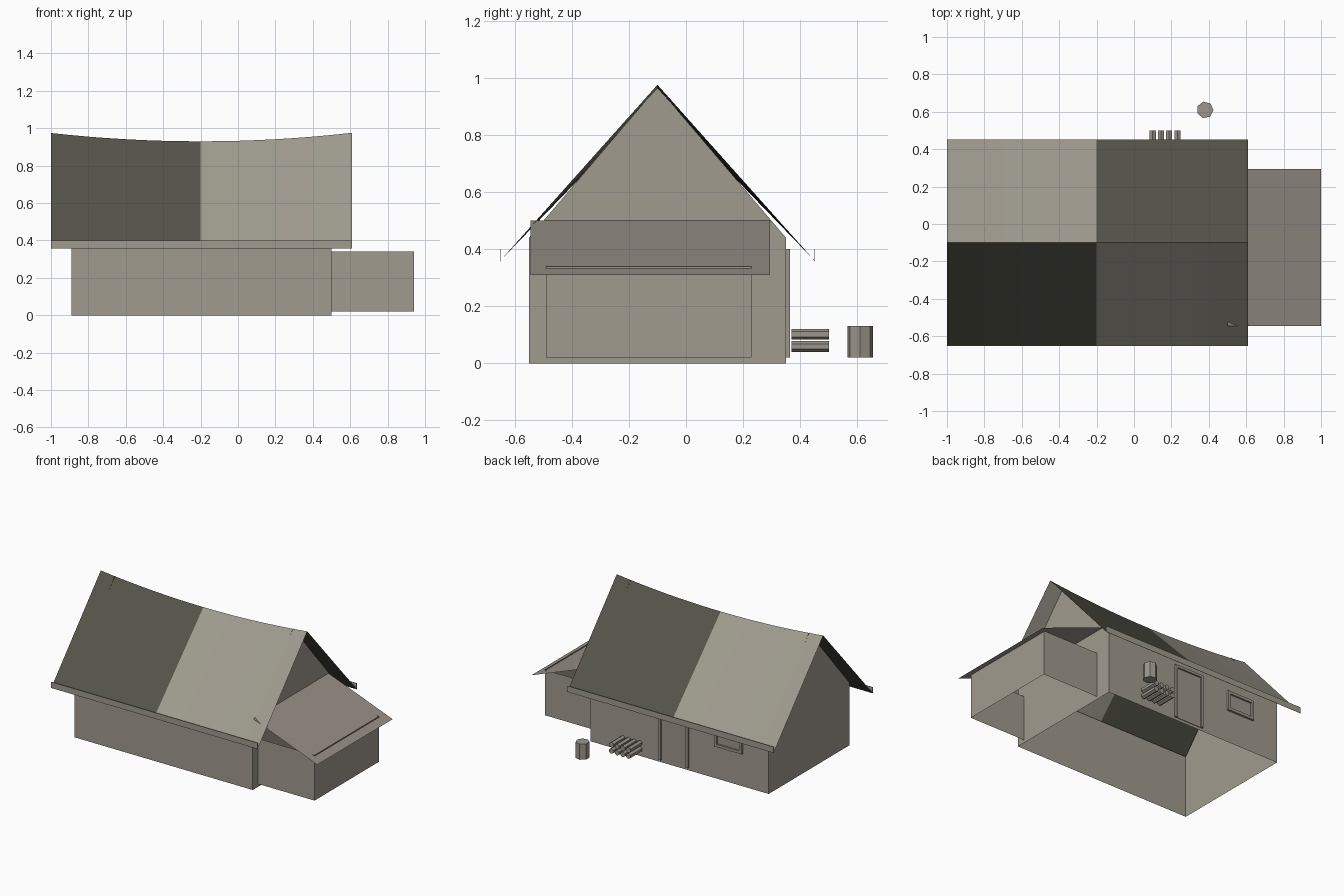
import bpy, math

if "Cube" in bpy.data.objects:
    bpy.data.objects.remove(bpy.data.objects["Cube"])

def mat(name, rgb):
    m = bpy.data.materials.new(name)
    lin = [(c / 255 / 12.92) if c < 11 else ((c / 255 + 0.055) / 1.055) ** 2.4 for c in rgb]
    m.diffuse_color = (*lin, 1)
    m.use_nodes = True
    m.node_tree.nodes["Principled BSDF"].inputs["Base Color"].default_value = m.diffuse_color
    return m

WALL = mat("plaster", (160, 155, 143))
LIGHT = mat("light roof", (160, 156, 143))
DARK = mat("dark roof", (84, 84, 73))
LEAN = mat("lean-to roof", (151, 143, 135))
WOOD = mat("wood", (156, 150, 139))

def mesh(name, verts, faces, *mats):
    me = bpy.data.meshes.new(name)
    me.from_pydata(verts, [], faces)
    for m in mats:
        me.materials.append(m)
    me.update()
    ob = bpy.data.objects.new(name, me)
    bpy.context.collection.objects.link(ob)
    return ob

def box(name, x0, x1, y0, y1, z0, z1, m):
    v = [(x, y, z) for x in (x0, x1) for y in (y0, y1) for z in (z0, z1)]
    f = [(0, 1, 3, 2), (4, 6, 7, 5), (0, 4, 5, 1), (2, 3, 7, 6), (0, 2, 6, 4), (1, 5, 7, 3)]
    return mesh(name, v, f, m)

def cylinder(name, sides, r, length, loc, rot, m):
    bpy.ops.mesh.primitive_cylinder_add(vertices=sides, radius=r, depth=length,
                                        location=loc, rotation=rot)
    ob = bpy.context.object
    ob.name = name
    ob.data.materials.append(m)
    return ob

# House walls: gable profile at both ends, open underneath
profile = [(-0.55, 0), (-0.55, 0.44), (-0.1, 0.968), (0.35, 0.44), (0.35, 0)]
verts = [(x, y, z) for x in (-0.89, 0.5) for y, z in profile]
mesh("house_walls", verts, [(0, 1, 2, 3, 4), (9, 8, 7, 6, 5),
                            (0, 5, 6, 1), (3, 8, 9, 4)], WALL)

# Main roof: thin sheet with a sagging ridge, coloured by quarter
N = 8
xs = [-1 + 0.8 * i / N for i in range(N)] + [-0.2 + 0.81 * i / N for i in range(N + 1)]
verts, faces = [], []
for x in xs:
    ridge = 0.93 + 0.045 * ((x + 0.2) / 0.805) ** 2
    verts += [(x, -0.65, 0.36), (x, -0.1, ridge), (x, 0.45, 0.36)]
for i in range(len(xs) - 1):
    for j in (0, 1):
        a = 3 * i + j
        faces.append((a, a + 3, a + 4, a + 1))
roof = mesh("main_roof", verts, faces, LIGHT, DARK)
for p in roof.data.polygons:
    left, front = p.center.x < -0.2, p.center.y < -0.1
    p.material_index = 1 if left == front else 0

# Eave boards
for name, y, s in (("front_eave_board", -0.65, -1), ("back_eave_board", 0.45, 1)):
    box(name, -1, 0.61, min(y, y + s * 0.002), max(y, y + s * 0.002), 0.357, 0.4, WALL)

# Lean-to: three walls and a sloping sheet roof
verts = [(x, y, z) for x, y in ((0.5, -0.49), (0.94, -0.49), (0.94, 0.23), (0.5, 0.23))
         for z in (0.02, 0.34)]
mesh("lean_to_walls", verts, [(0, 2, 3, 1), (2, 4, 5, 3), (4, 6, 7, 5)], WALL)
mesh("lean_to_roof", [(0.5, -0.545, 0.5), (1, -0.545, 0.31), (1, 0.295, 0.31), (0.5, 0.295, 0.5)],
     [(0, 1, 2, 3)], LEAN)

# Door and window on the back wall: frame strips with a thin panel
def framed(name, x0, x1, z0, z1, w, depth):
    y0, y1 = 0.35, 0.35 + depth
    box(name + "_panel", x0 + w, x1 - w, y0, y0 + 0.004, z0, z1 - w, WOOD)
    box(name + "_left_post", x0, x0 + w, y0, y1, z0, z1, WOOD)
    box(name + "_right_post", x1 - w, x1, y0, y1, z0, z1, WOOD)
    box(name + "_top_rail", x0 + w, x1 - w, y0, y1, z1 - w, z1, WOOD)

framed("door", -0.27, -0.04, 0.02, 0.40, 0.018, 0.015)
framed("window", -0.69, -0.475, 0.23, 0.37, 0.02, 0.015)
box("window_sill", -0.67, -0.495, 0.35, 0.365, 0.23, 0.25, WOOD)

# Stacked firewood
for row in range(2):
    for col in range(4):
        cylinder("firewood_log", 6, 0.019, 0.13,
                 (0.10 + 0.044 * col, 0.435, 0.059 + 0.043 * row),
                 (math.pi / 2, 0, 0), WOOD)

# Chopping stump
cylinder("stump", 7, 0.045, 0.11, (0.38, 0.61, 0.075), (0, 0, 0.2), WOOD)
